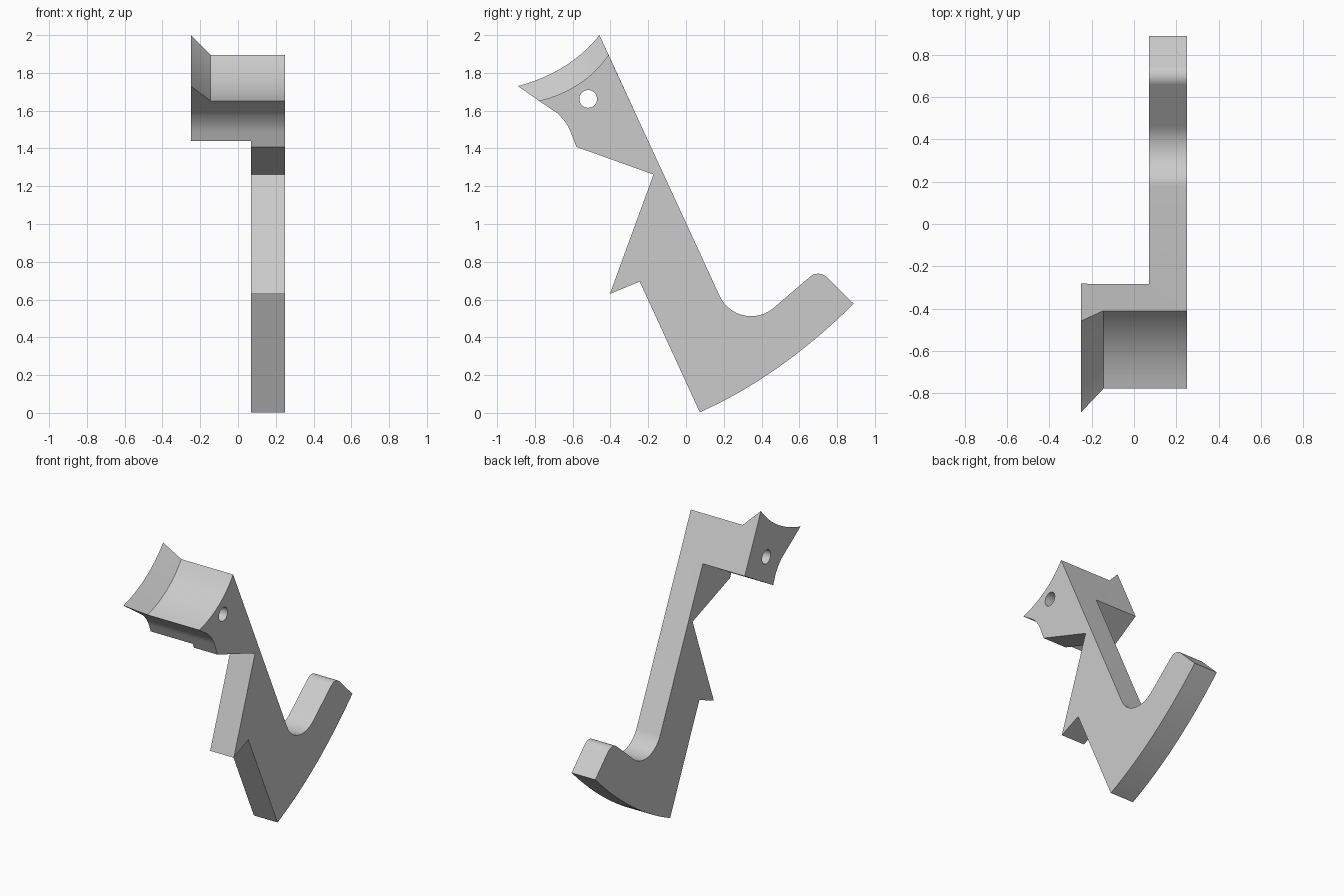
import bpy, bmesh
from math import sin, cos, radians

if "Cube" in bpy.data.objects:
    bpy.data.objects.remove(bpy.data.objects["Cube"])


def arc(cy, cz, r, a0, a1, n):
    """Circle arc in the yz plane, angles in degrees."""
    angles = [radians(a0 + (a1 - a0) * i / n) for i in range(n + 1)]
    return [(cy + r * cos(a), cz + r * sin(a)) for a in angles]


def bow(p, m, q, n):
    """Shallow curve from p to q passing through m halfway."""
    pts = []
    for i in range(n + 1):
        t = i / n
        a, b, c = (1 - t) * (1 - 2 * t), 4 * t * (1 - t), t * (2 * t - 1)
        pts.append(tuple(a * p[k] + b * m[k] + c * q[k] for k in (0, 1)))
    return pts


def loft(name, sections):
    """Closed solid through (x, profile) sections."""
    bm = bmesh.new()
    rings = [[bm.verts.new((x, y, z)) for y, z in prof] for x, prof in sections]
    n = len(rings[0])
    for a, b in zip(rings, rings[1:]):
        for i in range(n):
            j = (i + 1) % n
            bm.faces.new((a[i], a[j], b[j], b[i]))
    bm.faces.new(rings[0])
    bm.faces.new(rings[-1][::-1])
    bmesh.ops.recalc_face_normals(bm, faces=bm.faces)
    mesh = bpy.data.meshes.new(name)
    bm.to_mesh(mesh)
    bm.free()
    obj = bpy.data.objects.new(name, mesh)
    bpy.context.collection.objects.link(obj)
    return obj


# Side outline: back edge, hook, curved foot, barb, neck and chin
body = arc(0.345, 0.695, 0.183, 205, 310, 16)
body += arc(0.70, 0.672, 0.065, 130, 45, 10)
body += bow((0.888, 0.578), (0.49, 0.242), (0.073, 0.003), 16)
body += [(-0.245, 0.695), (-0.403, 0.63), (-0.172, 1.262), (-0.58, 1.408)]
body += bow((-0.61, 1.485), (-0.637, 1.536), (-0.682, 1.587), 8)

# Saddle curve on top, with a raised flared lip at the left end
saddle = bow((-0.778, 1.652), (-0.567, 1.742), (-0.41, 1.895), 16)
lip = bow((-0.89, 1.73), (-0.645, 1.834), (-0.458, 2.0), 16)
lever = loft("lever", [(-0.25, body + lip), (-0.145, body + saddle),
                       (0.25, body + saddle)])

# Cutters: thin the arm below the head, and drill the pivot hole
arm_cut = [(0.03, 1.80), (-0.90, 1.26), (-0.90, -0.2), (1.1, -0.2), (1.1, 1.80)]
hole = arc(-0.518, 1.662, 0.047, 0, 348.75, 31)
cutters = [loft("arm_cutter", [(-0.4, arm_cut), (0.07, arm_cut)]),
           loft("hole_cutter", [(-0.4, hole), (0.4, hole)])]

bpy.context.view_layer.objects.active = lever
lever.select_set(True)
for cutter in cutters:
    cutter.hide_render = True
    mod = lever.modifiers.new("cut", 'BOOLEAN')
    mod.operation = 'DIFFERENCE'
    mod.solver = 'EXACT'
    mod.object = cutter
    bpy.ops.object.modifier_apply(modifier=mod.name)
    bpy.data.objects.remove(cutter)

bpy.ops.object.shade_smooth_by_angle(angle=radians(25))
